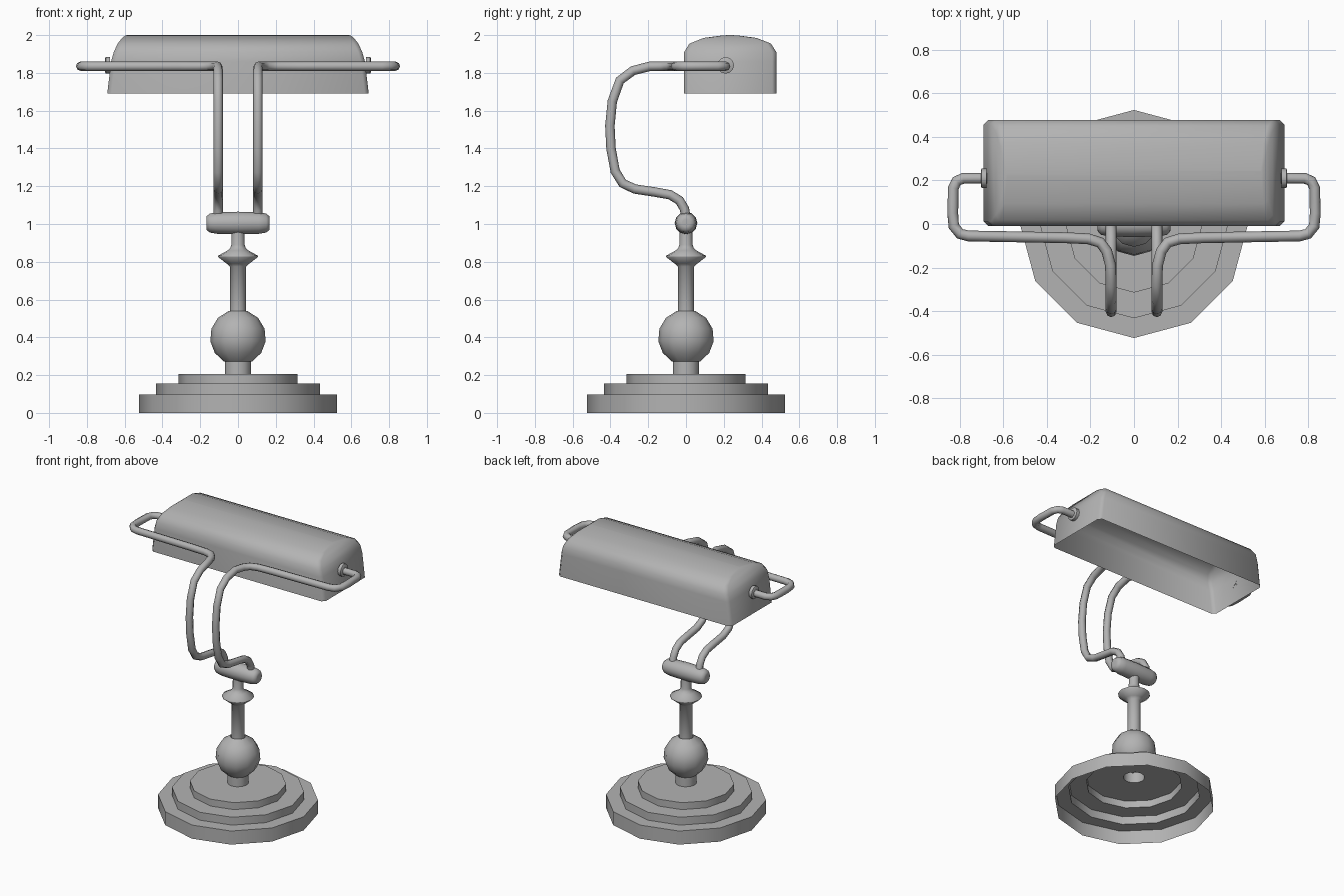
import bpy, bmesh
from math import pi, sin, cos, radians
from mathutils import Vector, Matrix

if "Cube" in bpy.data.objects:
    bpy.data.objects.remove(bpy.data.objects["Cube"])

# Dark grey metal
metal = bpy.data.materials.new("dark_grey_metal")
metal.diffuse_color = (.45, .45, .45, 1)
metal.use_nodes = True
metal.node_tree.nodes["Principled BSDF"].inputs["Base Color"].default_value = metal.diffuse_color


def finish(name, bm, angle=40):
    bmesh.ops.recalc_face_normals(bm, faces=bm.faces)
    mesh = bpy.data.meshes.new(name)
    bm.to_mesh(mesh)
    bm.free()
    mesh.materials.append(metal)
    obj = bpy.data.objects.new(name, mesh)
    bpy.context.collection.objects.link(obj)
    bpy.ops.object.select_all(action='DESELECT')
    obj.select_set(True)
    bpy.context.view_layer.objects.active = obj
    bpy.ops.object.shade_smooth_by_angle(angle=radians(angle))
    return obj


def loft(name, rings, cap_start=False, cap_end=True, matrix=Matrix(), angle=40):
    bm = bmesh.new()
    loops = [[bm.verts.new(matrix @ Vector(p)) for p in r] for r in rings]
    for a, b in zip(loops, loops[1:]):
        for i in range(len(a)):
            j = (i + 1) % len(a)
            bm.faces.new((a[i], a[j], b[j], b[i]))
    if cap_start:
        bm.faces.new(loops[0][::-1])
    if cap_end:
        bm.faces.new(loops[-1])
    return finish(name, bm, angle)


def lathe(name, profile, sides=12, **kw):
    rings = [[(r * cos(2 * pi * i / sides), r * sin(2 * pi * i / sides), z)
              for i in range(sides)] for r, z in profile]
    return loft(name, rings, **kw)


# Stepped base, open underneath
lathe("stepped_base", [(.524, 0), (.524, .098), (.433, .098), (.433, .155),
                       (.315, .155), (.315, .205), (.07, .205)], cap_end=False)

# Turned stem with ball and collar
ball = [(.148 * sin(radians(a)), .4 - .148 * cos(radians(a))) for a in range(30, 161, 26)]
lathe("turned_stem", [(.07, .205), (.07, .28)] + ball +
      [(.043, .53), (.043, .775), (.06, .79), (.105, .825), (.105, .832),
       (.055, .86), (.04, .875), (.035, .89), (.034, .97)], angle=60)

# Horizontal pivot across the stem top
half = [(.02, .168), (.036, .166), (.05, .15), (.057, .11)]
pivot = [(r, -x) for r, x in half] + [(.06, 0)] + half[::-1]
lathe("pivot_bar", pivot, cap_start=True, angle=80,
      matrix=Matrix.Translation((0, 0, 1.005)) @ Matrix.Rotation(pi / 2, 4, 'Y'))

# Bent support arms and end washers, one per side
arm_path = [(.105, 0, 1.03), (.105, -.008, 1.08), (.105, -.035, 1.125),
            (.105, -.085, 1.155), (.105, -.17, 1.17), (.105, -.27, 1.185),
            (.105, -.335, 1.215), (.105, -.375, 1.28), (.105, -.397, 1.4),
            (.105, -.403, 1.52), (.105, -.39, 1.65), (.105, -.35, 1.76),
            (.105, -.28, 1.812), (.108, -.19, 1.835), (.125, -.125, 1.835),
            (.155, -.085, 1.835), (.21, -.068, 1.835), (.32, -.063, 1.835),
            (.76, -.055, 1.835), (.80, -.045, 1.835), (.828, -.01, 1.835),
            (.833, .05, 1.835), (.83, .165, 1.835), (.815, .197, 1.835),
            (.785, .21, 1.835), (.675, .21, 1.835)]
for side, label in ((-1, "left"), (1, "right")):
    curve = bpy.data.curves.new(label + "_arm", 'CURVE')
    curve.dimensions = '3D'
    curve.bevel_depth = .025
    curve.bevel_resolution = 2
    curve.use_fill_caps = True
    curve.materials.append(metal)
    spline = curve.splines.new('POLY')
    spline.points.add(len(arm_path) - 1)
    for point, (x, y, z) in zip(spline.points, arm_path):
        point.co = (side * x, y, z, 1)
    spline.use_smooth = True
    arm = bpy.data.objects.new(label + "_arm", curve)
    bpy.context.collection.objects.link(arm)
    bpy.ops.object.select_all(action='DESELECT')
    arm.select_set(True)
    bpy.context.view_layer.objects.active = arm
    bpy.ops.object.convert(target='MESH')
    lathe(label + "_washer", [(.044, .678), (.044, .7), (.036, .704)],
          matrix=Matrix.Translation((0, .21, 1.84)) @ Matrix.Rotation(side * pi / 2, 4, 'Y'))


# Long lamp shade: chamfered rectangles stacked into an open shell
def shade_ring(z, hx, hy, c):
    pts = [(hx, -hy + c), (hx, hy - c), (hx - c, hy), (-hx + c, hy),
           (-hx, hy - c), (-hx, -hy + c), (-hx + c, -hy), (hx - c, -hy)]
    return [(x, y + .234, z) for x, y in pts]


loft("lamp_shade", [shade_ring(*r) for r in (
    (1.692, .692, .244, .022), (1.86, .672, .244, .022), (1.91, .658, .244, .022),
    (1.955, .637, .216, .022), (1.985, .614, .14, .02), (1.997, .597, .05, .01),
    (2.0, .587, .012, .005))], angle=60)
